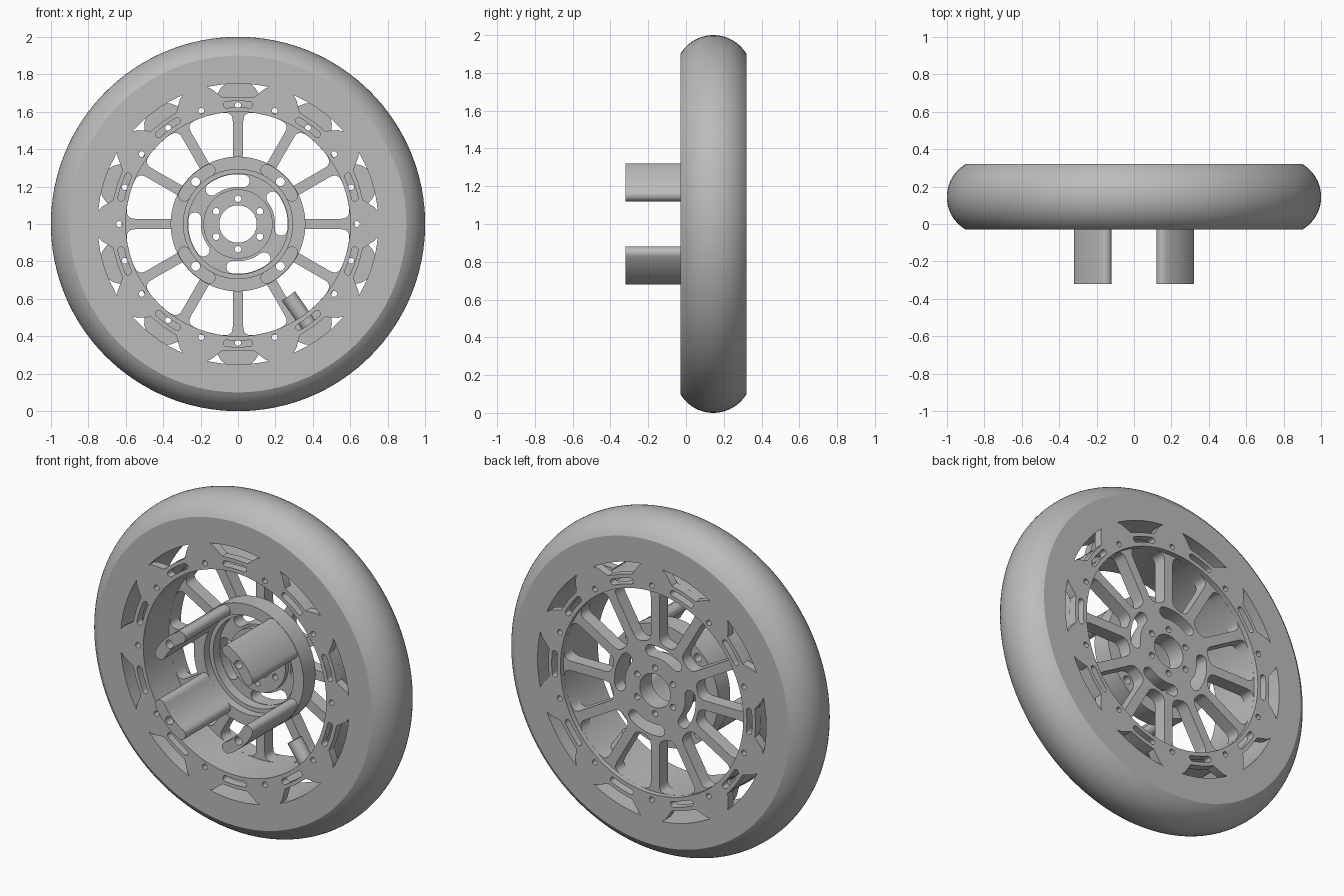
import bpy, bmesh, math
from math import radians, sin, cos, pi
from mathutils import Vector, Matrix

if "Cube" in bpy.data.objects:
    bpy.data.objects.remove(bpy.data.objects["Cube"])

grey = bpy.data.materials.new("plain grey")
grey.use_nodes = True
grey.diffuse_color = (0.5, 0.5, 0.5, 1)
grey.node_tree.nodes["Principled BSDF"].inputs["Base Color"].default_value = (0.5, 0.5, 0.5, 1)


def polar(r, deg):
    return Vector((r * cos(radians(deg)), r * sin(radians(deg))))


def circle(r, centre=(0, 0), n=24):
    return [Vector(centre) + polar(r, 360 * i / n) for i in range(n)]


def arc_slot(r, half, mid, span, n=10):
    """Curved slot with round ends, following a circle about the axle."""
    a, b = mid - span, mid + span
    steps = [i / n for i in range(n + 1)]
    outer = [polar(r + half, a + (b - a) * t) for t in steps]
    inner = [polar(r - half, b + (a - b) * t) for t in steps]
    cap_b = [polar(r, b) + polar(half, b + 180 * t) for t in steps[1:-1]]
    cap_a = [polar(r, a) + polar(half, a + 180 + 180 * t) for t in steps[1:-1]]
    return outer + cap_b + inner + cap_a


def rounded(corners):
    """Polygon from (point, fillet length) pairs."""
    pts = []
    for i, (p, d) in enumerate(corners):
        if not d:
            pts.append(p)
            continue
        a = p + (corners[i - 1][0] - p).normalized() * d
        b = p + (corners[(i + 1) % len(corners)][0] - p).normalized() * d
        for k in range(7):
            t = k / 6
            pts.append(a * (1 - t) ** 2 + p * 2 * t * (1 - t) + b * t * t)
    return pts


def finish(obj):
    obj.data.materials.clear()
    obj.data.materials.append(grey)
    bpy.ops.object.select_all(action='DESELECT')
    obj.select_set(True)
    bpy.context.view_layer.objects.active = obj
    bpy.ops.object.shade_smooth_by_angle(angle=radians(30))
    return obj


def plate(name, loops, y0, y1):
    """Extrude an outline with holes from y0 to y1, facing the front."""
    curve = bpy.data.curves.new(name, 'CURVE')
    curve.dimensions = '2D'
    curve.fill_mode = 'BOTH'
    curve.extrude = (y1 - y0) / 2
    for loop in loops:
        s = curve.splines.new('POLY')
        s.points.add(len(loop) - 1)
        for point, p in zip(s.points, loop):
            point.co = (p.x, p.y, 0, 1)
        s.use_cyclic_u = True
    tmp = bpy.data.objects.new(name + "_outline", curve)
    bpy.context.collection.objects.link(tmp)
    deps = bpy.context.evaluated_depsgraph_get()
    mesh = bpy.data.meshes.new_from_object(tmp.evaluated_get(deps))
    bpy.data.objects.remove(tmp)
    bm = bmesh.new()
    bm.from_mesh(mesh)
    bmesh.ops.remove_doubles(bm, verts=bm.verts, dist=1e-5)
    bmesh.ops.transform(bm, verts=bm.verts, matrix=Matrix.Translation((0, (y0 + y1) / 2, 1))
                        @ Matrix.Rotation(pi / 2, 4, 'X'))
    bmesh.ops.recalc_face_normals(bm, faces=bm.faces)
    bm.to_mesh(mesh)
    bm.free()
    obj = bpy.data.objects.new(name, mesh)
    bpy.context.collection.objects.link(obj)
    return finish(obj)


def lathe(name, profile, n=128):
    """Spin a closed (radius, y) profile about the axle."""
    bm = bmesh.new()
    rings = []
    for i in range(n):
        a = 2 * pi * i / n
        rings.append([bm.verts.new((r * cos(a), y, 1 + r * sin(a))) for r, y in profile])
    m = len(profile)
    for i in range(n):
        p, q = rings[i], rings[(i + 1) % n]
        for j in range(m):
            k = (j + 1) % m
            bm.faces.new((p[j], p[k], q[k], q[j]))
    bmesh.ops.recalc_face_normals(bm, faces=bm.faces)
    mesh = bpy.data.meshes.new(name)
    bm.to_mesh(mesh)
    bm.free()
    obj = bpy.data.objects.new(name, mesh)
    bpy.context.collection.objects.link(obj)
    return finish(obj)


FRONT, BACK, MID = -0.03, 0.32, 0.145

# Tyre: flat sides and a rounded tread
R = 0.203
sweep = math.asin(0.175 / R)
tread = [(1 - R + R * cos(sweep * t / 10), MID + R * sin(sweep * t / 10)) for t in range(-10, 11)]
lathe("tyre", [(0.75, FRONT)] + tread + [(0.75, BACK)])

# Rim barrel: two thin walls leaving a channel between them
lathe("rim_inner_wall", [(0.6, -0.02), (0.615, -0.02), (0.615, 0.31), (0.6, 0.31)])
lathe("rim_outer_wall", [(0.662, -0.02), (0.675, -0.02), (0.675, 0.31), (0.662, 0.31)])


# Scalloped flanges, the back one turned by half a lobe
def flange(name, y0, y1, turn):
    outline = []
    for k in range(10):
        valley = turn + 36 * k
        outline += [polar(0.68, valley - 7), polar(0.68, valley), polar(0.68, valley + 7)]
        outline += [polar(0.735, valley + 11)]
        outline += [polar(0.752, valley + d) for d in (13, 15.5, 18, 20.5, 23)]
        outline += [polar(0.735, valley + 25)]
    holes = [circle(0.6, n=128)]
    for k in range(10):
        holes.append(arc_slot(0.64, 0.017, turn + 36 * k, 5.5))
        holes.append(circle(0.016, polar(0.635, turn + 18 + 36 * k), 16))
    plate(name, [outline] + holes, y0, y1)


flange("front_flange", FRONT, 0.02, 90)
flange("back_flange", 0.27, BACK, 72)

# Spoked disc: twelve rounded windows, four arc slots, bolt holes and bore
HALF_SPOKE = 0.028


def edge_angle(r):
    return 15 - math.degrees(math.asin(HALF_SPOKE / r))


loops = [circle(0.606, n=128), circle(0.1, n=48)]
for k in range(12):
    mid = 15 + 30 * k
    a, b = edge_angle(0.29), edge_angle(0.6)
    loops.append(rounded([(polar(0.29, mid - a), 0.04), (polar(0.6, mid - b), 0.05),
                          (polar(0.6, mid - 5), 0), (polar(0.6, mid), 0),
                          (polar(0.6, mid + 5), 0), (polar(0.6, mid + b), 0.05),
                          (polar(0.29, mid + a), 0.04)]))
bolts = [circle(0.018, polar(0.135, 90 + 60 * k), 16) for k in range(6)]
slots = [arc_slot(0.232, 0.034, 15 + 90 * k, 22) for k in range(4)]
plate("spoke_disc", loops + bolts + slots, 0.21, 0.29)

# Raised hub around the bore
plate("hub_boss", [circle(0.185, n=64), circle(0.1, n=48)] + bolts, 0.18, 0.212)

# Mounting ring on the disc, with its inner step
post_holes = [circle(0.024, polar(0.32, 45 + 90 * k), 20) for k in range(4)]
plate("mount_ring", [circle(0.36, n=96), circle(0.292, n=96)] + post_holes, 0.1, 0.212)
plate("mount_ring_step", [circle(0.295, n=96), circle(0.268, n=96)], 0.15, 0.212)

# Four curved posts standing out of the front
for k, side in enumerate(("upper_left", "upper_right", "lower_right", "lower_left")):
    plate(side + "_post", [arc_slot(0.325, 0.033, 45 + 90 * k, 17), post_holes[k]], -0.32, 0.102)

# Valve stem pointing at the axle
inner, outer = polar(0.47, -55), polar(0.66, -55)
centre = (inner + outer) / 2
bpy.ops.mesh.primitive_cylinder_add(vertices=32, radius=0.043, depth=0.19,
                                    location=(centre.x, MID, 1 + centre.y),
                                    rotation=(0, radians(90 + 55), 0))
bpy.context.object.name = "valve_stem"
finish(bpy.context.object)
